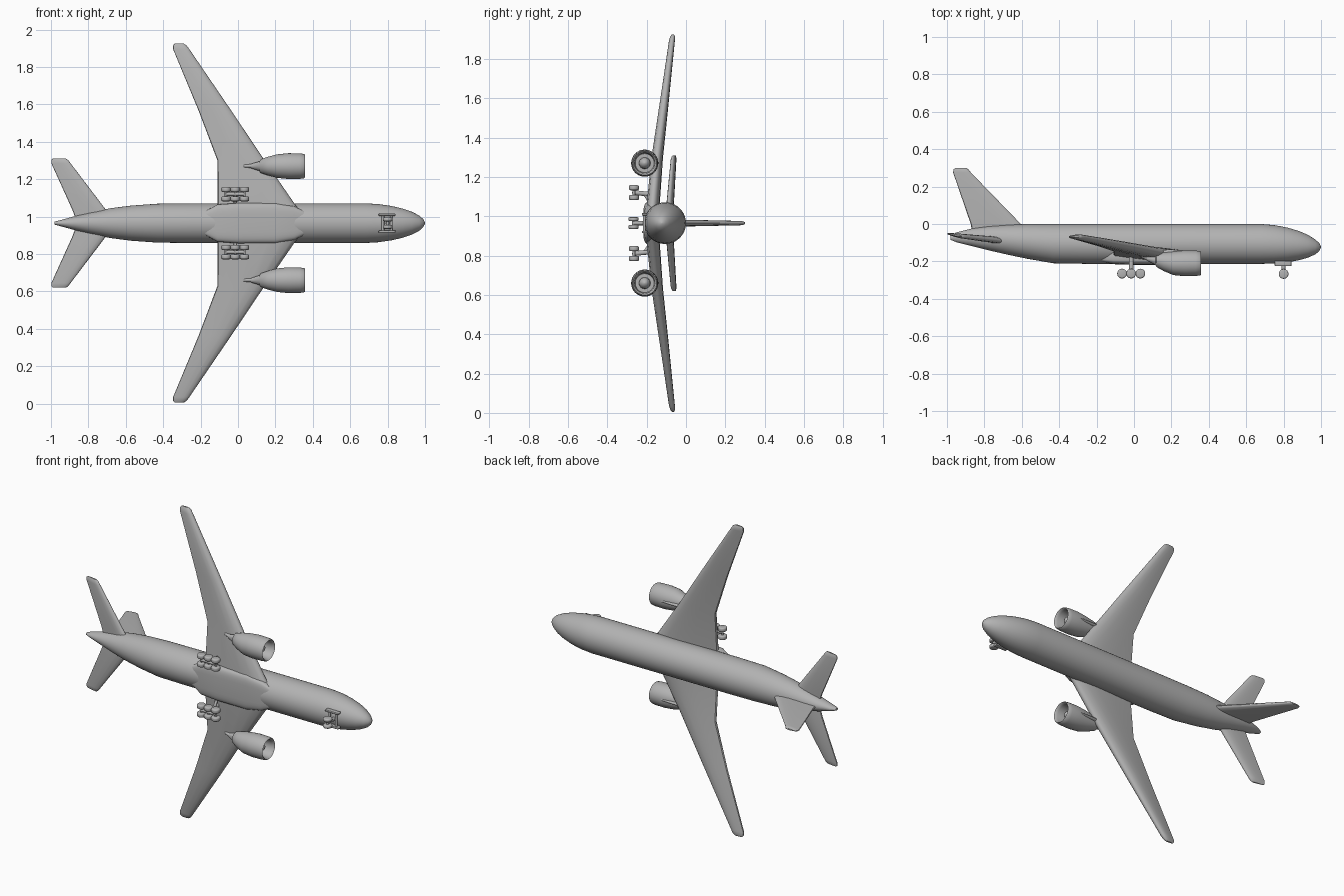
import bpy, bmesh, math
from mathutils import Vector, Matrix

if "Cube" in bpy.data.objects:
    bpy.data.objects.remove(bpy.data.objects["Cube"])

ZC = 0.965   # height of the aircraft's centre line (nose +x, belly -y, wings along z)

grey = bpy.data.materials.new("light_grey")
grey.diffuse_color = (0.45, 0.45, 0.45, 1)
grey.use_nodes = True
grey.node_tree.nodes["Principled BSDF"].inputs["Base Color"].default_value = grey.diffuse_color


def finish(name, bm, angle=40):
    bmesh.ops.recalc_face_normals(bm, faces=bm.faces)
    me = bpy.data.meshes.new(name)
    bm.to_mesh(me)
    bm.free()
    ob = bpy.data.objects.new(name, me)
    bpy.context.collection.objects.link(ob)
    me.materials.append(grey)
    bpy.ops.object.select_all(action='DESELECT')
    ob.select_set(True)
    bpy.context.view_layer.objects.active = ob
    bpy.ops.object.shade_smooth_by_angle(angle=math.radians(angle))
    return ob


def loft(name, rings, angle=40):
    """Skin a list of equal-length point rings and cap both ends."""
    bm = bmesh.new()
    vs = [[bm.verts.new(p) for p in r] for r in rings]
    n = len(vs[0])
    for a, b in zip(vs, vs[1:]):
        for i in range(n):
            j = (i + 1) % n
            bm.faces.new((a[i], a[j], b[j], b[i]))
    bm.faces.new(vs[0])
    bm.faces.new(vs[-1])
    return finish(name, bm, angle)


def ellipse(x, y, z, ry, rz, n=40):
    return [(x, y + ry * math.cos(2 * math.pi * i / n), z + rz * math.sin(2 * math.pi * i / n))
            for i in range(n)]


# Aerofoil outline: (fraction of chord from leading edge, fraction of half thickness)
FOIL = [(0, 0), (.015, .38), (.06, .68), (.18, .95), (.35, 1), (.6, .8), (.85, .48), (.985, .28),
        (1, 0), (.985, -.28), (.85, -.48), (.6, -.8), (.35, -1), (.18, -.95), (.06, -.68), (.015, -.38)]


def surface(name, sections, place):
    """sections: span, leading x, trailing x, leading offset, trailing offset, thickness."""
    rings = []
    for s, le, te, o1, o2, t in sections:
        rings.append([place(le + (te - le) * c, o1 + (o2 - o1) * c + h * t / 2, s) for c, h in FOIL])
    return loft(name, rings)


def rod(name, a, b, r, n=16, bevel=0.0):
    a, b = Vector(a), Vector(b)
    d = b - a
    m = Matrix.Translation((a + b) / 2) @ d.to_track_quat('Z', 'Y').to_matrix().to_4x4()
    bm = bmesh.new()
    bmesh.ops.create_cone(bm, cap_ends=True, segments=n, radius1=r, radius2=r, depth=d.length, matrix=m)
    if bevel:
        rim = [e for e in bm.edges if any(len(f.verts) > 4 for f in e.link_faces)]
        bmesh.ops.bevel(bm, geom=rim, offset=bevel, segments=3, affect='EDGES', profile=0.5)
    return finish(name, bm, 50)


def box(name, c, size, bevel):
    bm = bmesh.new()
    bmesh.ops.create_cube(bm, size=1, matrix=Matrix.Translation(c) @ Matrix.Diagonal((*size, 1)))
    bmesh.ops.bevel(bm, geom=bm.edges[:], offset=bevel, segments=3, affect='EDGES', profile=0.5)
    return finish(name, bm)


# Fuselage: x, top y, bottom y, half width
stations = [(-.98, -.062, -.085, .008), (-.95, -.045, -.097, .016), (-.87, -.025, -.117, .038),
            (-.78, -.012, -.14, .06), (-.68, -.004, -.163, .08), (-.57, 0, -.186, .094),
            (-.43, 0, -.21, .104), (-.25, 0, -.213, .106), (.2, 0, -.213, .106), (.68, 0, -.213, .106),
            (.75, -.006, -.211, .102), (.82, -.019, -.205, .092), (.88, -.037, -.194, .078),
            (.93, -.058, -.18, .061), (.97, -.083, -.162, .04), (.99, -.102, -.146, .022),
            (1.0, -.12, -.126, .003)]
loft("fuselage", [ellipse(x, (t + b) / 2, ZC, (t - b) / 2, w) for x, t, b, w in stations])

# Belly fairing between the wing roots
fairing = [(-.2, .05, .02), (-.11, .1, .038), (.0, .108, .041), (.2, .108, .041), (.3, .09, .036), (.38, .05, .02)]
rings = []
for x, w, h in fairing:
    ring = []
    for i in range(32):
        a = 2 * math.pi * i / 32
        c, s = math.cos(a), math.sin(a)
        ring.append((x, -.177 + h * math.copysign(abs(c) ** .5, c), ZC + w * math.copysign(abs(s) ** .5, s)))
    rings.append(ring)
loft("belly_fairing", rings)

# Tail fin
surface("tail_fin", [(-.07, -.54, -.86, 0, 0, .036), (0, -.605, -.873, 0, 0, .034),
                     (.275, -.872, -.967, 0, 0, .022), (.292, -.885, -.965, 0, 0, .018),
                     (.3, -.9, -.955, 0, 0, .008)],
        lambda x, o, s: (x, s, ZC + o))

for side, sg in (("left", 1), ("right", -1)):
    def spanwise(x, o, s):
        return (x, o, ZC + sg * s)

    # Main wing with a kinked trailing edge
    surface(side + "_wing", [(.03, .36, -.11, -.172, -.165, .07), (.1, .305, -.11, -.17, -.16, .066),
                             (.335, .143, -.11, -.15, -.138, .058), (.6, -.035, -.21, -.115, -.107, .046),
                             (.93, -.26, -.347, -.072, -.07, .03), (.95, -.275, -.347, -.068, -.067, .024),
                             (.96, -.29, -.338, -.067, -.066, .01)], spanwise)

    # Horizontal stabiliser
    surface(side + "_stabiliser", [(.0, -.64, -.86, -.095, -.075, .036), (.07, -.705, -.885, -.09, -.068, .034),
                                   (.32, -.895, -.998, -.07, -.052, .024), (.337, -.908, -.998, -.068, -.052, .018),
                                   (.345, -.92, -.99, -.066, -.053, .008)], spanwise)

    # Engine nacelle with open intake; profile runs from the duct back wall over the lip to the tail
    ez, ey = ZC + sg * .305, -.21
    nacelle = [(.29, .012), (.29, .048), (.34, .052), (.353, .056), (.358, .061), (.353, .065), (.33, .068),
               (.27, .069), (.21, .063), (.16, .05), (.12, .036), (.115, .026), (.07, .012)]
    loft(side + "_engine", [ellipse(x, ey + max(0, .2 - x) * .2, ez, r, r, 32) for x, r in nacelle])
    spinner = [(.285, .03), (.305, .027), (.322, .017), (.33, .003)]
    loft(side + "_engine_spinner", [ellipse(x, ey, ez, r, r, 24) for x, r in spinner])
    # Engine pylon
    pylon = [(.03, -.175, -.15), (.08, -.2, -.14), (.2, -.2, -.137), (.29, -.16, -.142)]
    loft(side + "_engine_pylon", [ellipse(x, (a + b) / 2, ez, (b - a) / 2, .011, 16) for x, a, b in pylon])

    # Main landing gear: strut, brace, bogie beam and six wheels
    gz = ZC + sg * .155
    rod(side + "_gear_strut", (-.015, -.262, gz), (-.015, -.15, gz - sg * .012), .012)
    rod(side + "_gear_brace", (-.015, -.215, gz), (-.015, -.17, ZC + sg * .085), .008)
    rod(side + "_gear_beam", (-.065, -.265, gz), (.035, -.265, gz), .009)
    for k, x in enumerate((-.064, -.015, .034)):
        rod(f"{side}_gear_axle_{k}", (x, -.265, gz - .025), (x, -.265, gz + .025), .007)
        for w, dz in enumerate((-.025, .025)):
            rod(f"{side}_gear_wheel_{k}_{w}", (x, -.265, gz + dz - .013), (x, -.265, gz + dz + .013),
                .026, 24, .008)

    # Nose gear door and wheel
    box(side + "_nose_gear_door", (.797, -.211, ZC + sg * .045), (.09, .028, .012), .004)
    rod(side + "_nose_wheel", (.8, -.267, ZC + sg * .01), (.8, -.267, ZC + sg * .03), .026, 24, .007)

# Nose gear strut, axle and door links
rod("nose_gear_strut", (.8, -.267, ZC), (.8, -.18, ZC), .011)
rod("nose_gear_axle", (.8, -.267, ZC - .025), (.8, -.267, ZC + .025), .007)
for k, x in enumerate((.775, .82)):
    rod(f"nose_gear_link_{k}", (x, -.212, ZC - .045), (x, -.212, ZC + .045), .007)
